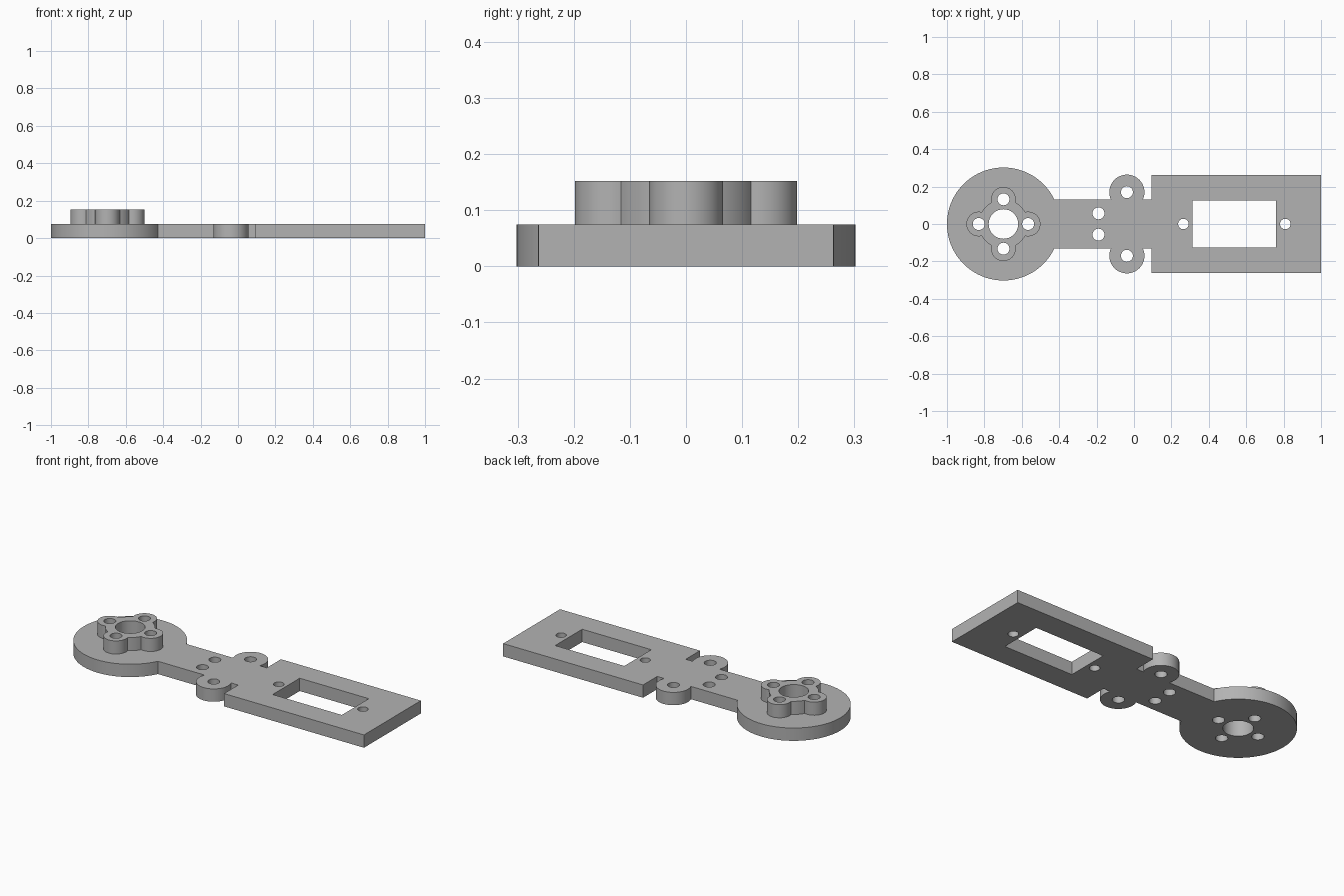
import bpy
from math import radians

old = bpy.data.objects.get("Cube")
if old:
    bpy.data.objects.remove(old, do_unlink=True)

PLATE_TOP, HUB_TOP = 0.075, 0.152
DISC_X, HOLE_R = -0.698, 0.032
LOBE_OFFSET = 0.132

grey = bpy.data.materials.new("plain_grey")
grey.use_nodes = True
colour = (0.45, 0.45, 0.45, 1)
grey.diffuse_color = colour
grey.node_tree.nodes["Principled BSDF"].inputs["Base Color"].default_value = colour


def cylinder(name, x, y, r, z0, z1, sides=64):
    bpy.ops.mesh.primitive_cylinder_add(vertices=sides, radius=r, depth=z1 - z0,
                                        location=(x, y, (z0 + z1) / 2))
    ob = bpy.context.object
    ob.name = name
    return ob


def block(name, x0, x1, half_y, z0, z1):
    bpy.ops.mesh.primitive_cube_add(size=1, location=((x0 + x1) / 2, 0, (z0 + z1) / 2))
    ob = bpy.context.object
    ob.name = name
    ob.scale = (x1 - x0, 2 * half_y, z1 - z0)
    bpy.ops.object.transform_apply(location=False, rotation=False, scale=True)
    return ob


def combine(target, tools, operation):
    """Apply boolean tools to the target, then discard them."""
    bpy.ops.object.select_all(action='DESELECT')
    bpy.context.view_layer.objects.active = target
    target.select_set(True)
    for tool in tools:
        mod = target.modifiers.new(operation.title(), 'BOOLEAN')
        mod.operation, mod.solver, mod.object = operation, 'EXACT', tool
        bpy.ops.object.modifier_apply(modifier=mod.name)
        bpy.data.objects.remove(tool, do_unlink=True)


def hole(x, y, r=HOLE_R):
    return cylinder("hole_cutter", x, y, r, -0.1, 0.3, 32)


def hub_holes():
    return [hole(DISC_X, 0, 0.079)] + [hole(x, y) for x, y in lobes]


def finish(ob):
    ob.data.materials.clear()
    ob.data.materials.append(grey)
    bpy.ops.object.select_all(action='DESELECT')
    bpy.context.view_layer.objects.active = ob
    ob.select_set(True)
    bpy.ops.object.shade_smooth_by_angle(angle=radians(30))


lobes = [(DISC_X + dx * LOBE_OFFSET, dy * LOBE_OFFSET)
         for dx, dy in ((1, 0), (0, 1), (-1, 0), (0, -1))]

# Flat arm: round end, neck, two ears and rectangular mount
arm = cylinder("arm_plate", DISC_X, 0, 0.302, 0, PLATE_TOP, 96)
combine(arm, [block("neck", DISC_X + 0.1, 0.2, 0.132, 0, PLATE_TOP),
              block("mount", 0.094, 1.0, 0.263, 0, PLATE_TOP)]
        + [cylinder("ear", -0.038, s * 0.17, 0.094, 0, PLATE_TOP) for s in (-1, 1)],
        'UNION')

# Window and screw holes through the arm
cuts = [block("window_cutter", 0.312, 0.76, 0.125, -0.1, 0.3)]
cuts += [hole(x, 0, 0.028) for x in (0.264, 0.809)]
for s in (-1, 1):
    cuts += [hole(-0.038, s * 0.17), hole(-0.19, s * 0.057)]
combine(arm, cuts + hub_holes(), 'DIFFERENCE')
finish(arm)

# Raised four-lobed hub on the round end
hub = cylinder("lobed_hub", DISC_X, 0, LOBE_OFFSET, PLATE_TOP, HUB_TOP)
combine(hub, [cylinder("lobe", x, y, 0.066, PLATE_TOP, HUB_TOP, 48) for x, y in lobes], 'UNION')
combine(hub, hub_holes(), 'DIFFERENCE')
finish(hub)
